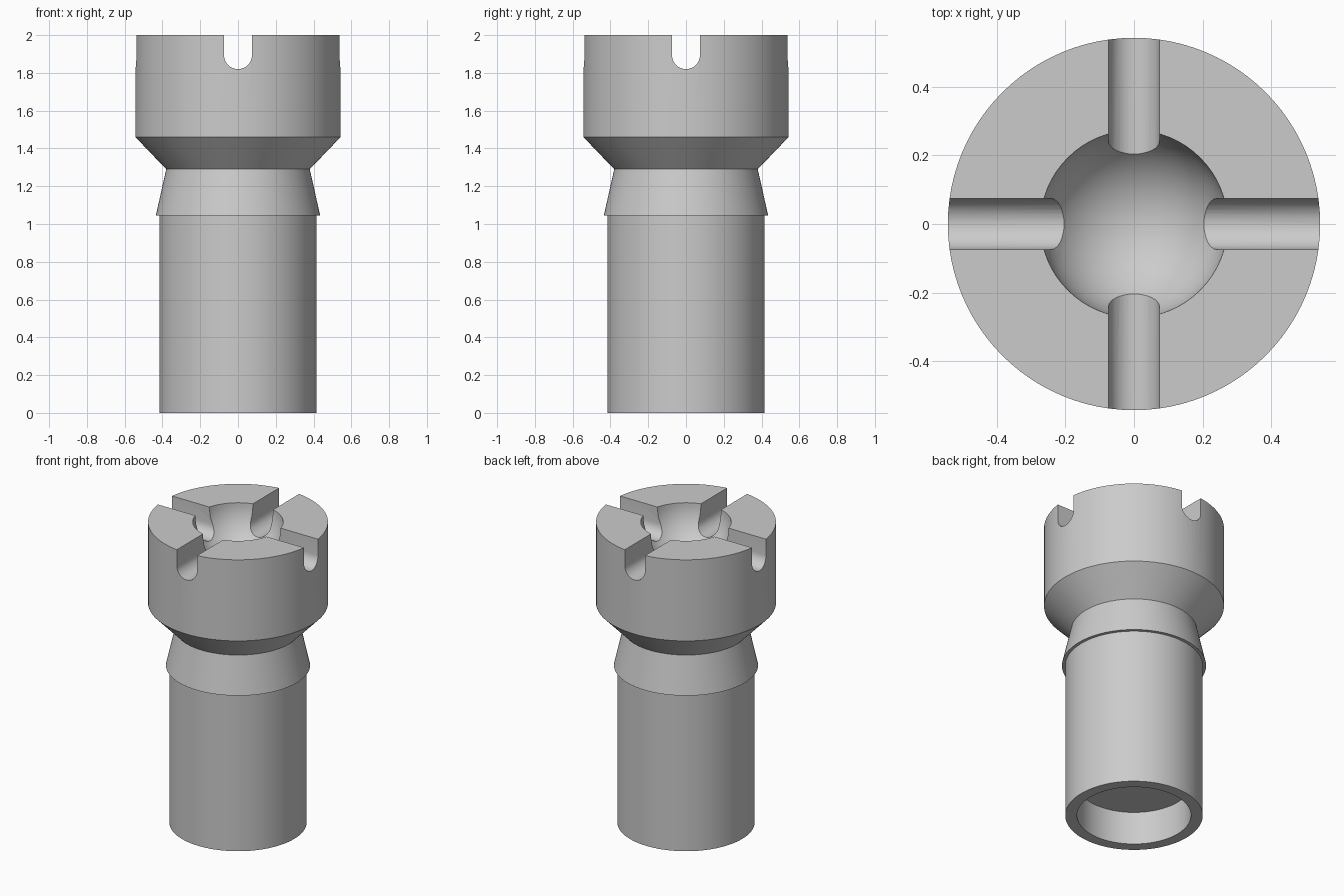
import bpy
import bmesh
import math
from mathutils import Matrix

cube = bpy.data.objects.get("Cube")
if cube:
    bpy.data.objects.remove(cube, do_unlink=True)

SEGMENTS = 96
TOP = 2.0

grey = bpy.data.materials.new("plain grey")
grey.use_nodes = True
colour = (0.6, 0.6, 0.6, 1)
grey.diffuse_color = colour
grey.node_tree.nodes["Principled BSDF"].inputs["Base Color"].default_value = colour


def make_object(name, bm):
    bmesh.ops.recalc_face_normals(bm, faces=bm.faces)
    mesh = bpy.data.meshes.new(name)
    bm.to_mesh(mesh)
    bm.free()
    mesh.materials.append(grey)
    obj = bpy.data.objects.new(name, mesh)
    bpy.context.collection.objects.link(obj)
    return obj


def lathe(name, profile):
    """Revolve (radius, height) points that start and end on the axis."""
    bm = bmesh.new()
    verts = [bm.verts.new((r, 0, z)) for r, z in profile]
    edges = [bm.edges.new(pair) for pair in zip(verts, verts[1:])]
    bmesh.ops.spin(bm, geom=verts + edges, cent=(0, 0, 0), axis=(0, 0, 1),
                   angle=math.tau, steps=SEGMENTS, use_merge=True)
    bmesh.ops.remove_doubles(bm, verts=bm.verts, dist=0.0001)
    return make_object(name, bm)


def slot_cutter(name, angle, half_width=0.074, floor=1.82, steps=16):
    """Round-bottomed bar that runs right across the head."""
    bm = bmesh.new()
    centre = floor + half_width
    outline = [(half_width, TOP + 0.1), (-half_width, TOP + 0.1)]
    for i in range(steps + 1):
        a = math.pi + math.pi * i / steps
        outline.append((half_width * math.cos(a), centre + half_width * math.sin(a)))
    face = bm.faces.new([bm.verts.new((x, -1, z)) for x, z in outline])
    moved = bmesh.ops.extrude_face_region(bm, geom=[face])["geom"]
    bmesh.ops.translate(bm, vec=(0, 2, 0),
                        verts=[g for g in moved if isinstance(g, bmesh.types.BMVert)])
    bmesh.ops.rotate(bm, verts=bm.verts, matrix=Matrix.Rotation(angle, 3, "Z"))
    return make_object(name, bm)


# Hollow-ended shaft, flared collar and broad head as one turned body
body = lathe("turned_body", [
    (0, 0.22), (0.344, 0.22), (0.344, 0), (0.415, 0), (0.415, 1.045),
    (0.435, 1.045), (0.38, 1.29), (0.543, 1.46), (0.543, TOP), (0, TOP),
])

# Bowl in the top of the head
bm = bmesh.new()
bmesh.ops.create_uvsphere(bm, u_segments=64, v_segments=32, radius=0.273,
                          matrix=Matrix.Translation((0, 0, TOP + 0.001)))
cutters = [make_object("bowl_cutter", bm)]

# Crossed slots through the rim
cutters.append(slot_cutter("front_back_slot_cutter", 0))
cutters.append(slot_cutter("side_slot_cutter", math.pi / 2))

bpy.ops.object.select_all(action="DESELECT")
body.select_set(True)
bpy.context.view_layer.objects.active = body
for cutter in cutters:
    cutter.hide_render = True
    cut = body.modifiers.new(cutter.name, "BOOLEAN")
    cut.operation = "DIFFERENCE"
    cut.solver = "EXACT"
    cut.object = cutter
    bpy.ops.object.modifier_apply(modifier=cut.name)
    bpy.data.objects.remove(cutter, do_unlink=True)

bpy.ops.object.shade_smooth_by_angle(angle=math.radians(30))
